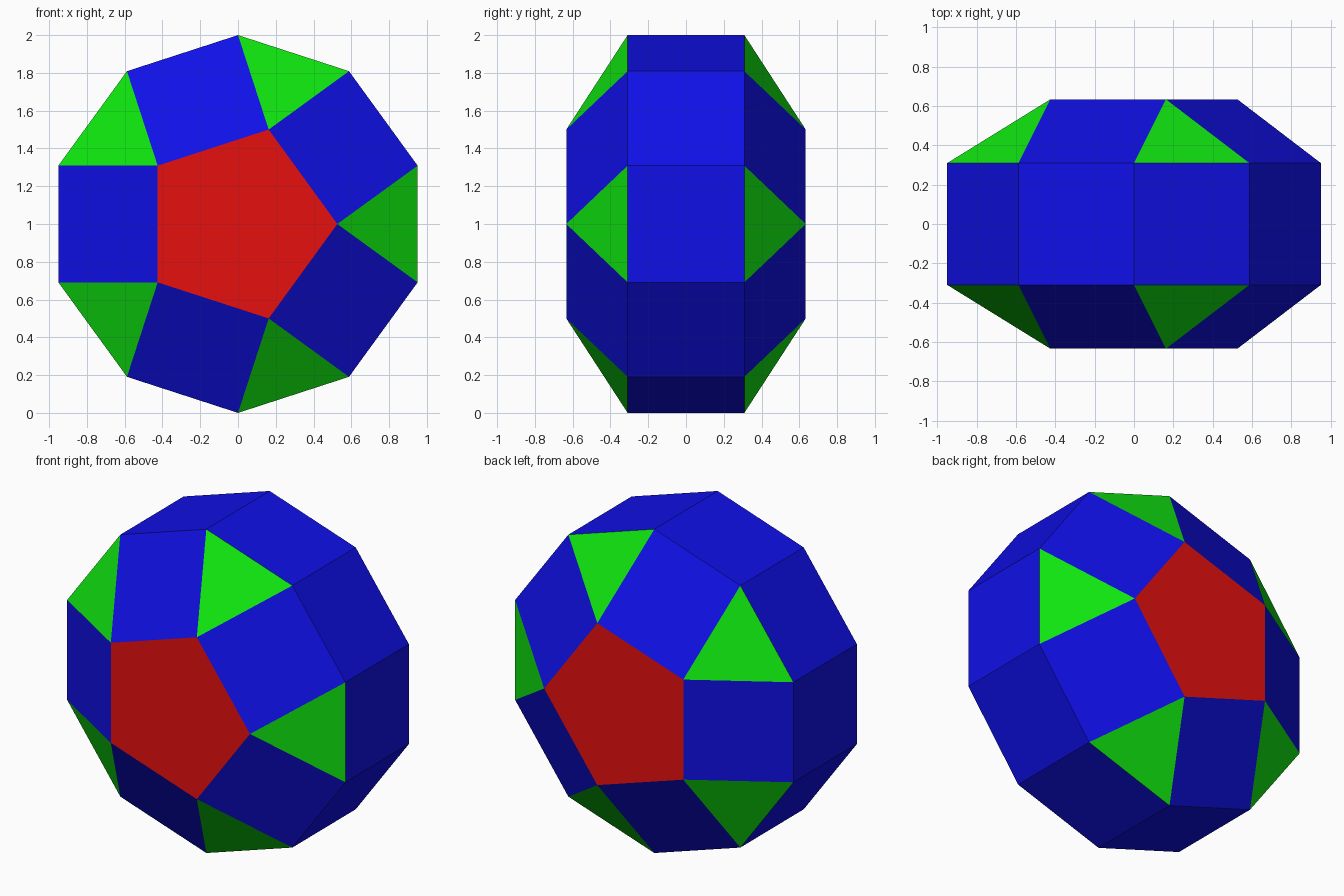
import bpy, bmesh, math

if "Cube" in bpy.data.objects:
    bpy.data.objects.remove(bpy.data.objects["Cube"])

# One material per face kind
def material(name, rgb):
    m = bpy.data.materials.new(name)
    m.diffuse_color = (*rgb, 1.0)
    m.use_nodes = True
    m.node_tree.nodes["Principled BSDF"].inputs["Base Color"].default_value = m.diffuse_color
    return m

materials = [material("red", (0.8, 0.005, 0.005)),
             material("green", (0.005, 0.8, 0.005)),
             material("blue", (0.005, 0.005, 0.8))]
RED, GREEN, BLUE = range(3)

EDGE = 2 * math.sin(math.radians(18))            # decagon of radius 1
PENT_R = EDGE / (2 * math.sin(math.radians(36)))
RIM_Y = EDGE / 2
CAP_Y = RIM_Y + PENT_R * EDGE                    # height of a regular cupola

bm = bmesh.new()

def ring(count, radius, y, start):
    angles = [math.radians(start + 360 * i / count) for i in range(count)]
    return [bm.verts.new((radius * math.cos(a), y, 1 + radius * math.sin(a)))
            for a in angles]

def face(verts, mat):
    bm.faces.new(verts).material_index = mat

# Front and back cupolas: pentagon cap, triangles and squares around it
rims = []
for side in (-1, 1):
    rim = ring(10, 1, side * RIM_Y, -18)
    cap = ring(5, PENT_R, side * CAP_Y, 0)
    face(cap, RED)
    for i in range(5):
        j = (i + 1) % 5
        face((cap[i], rim[2 * i], rim[2 * i + 1]), GREEN)
        face((cap[i], rim[2 * i + 1], rim[2 * j], cap[j]), BLUE)
    rims.append(rim)

# Band of squares joining the two rims
front, back = rims
for i in range(10):
    j = (i + 1) % 10
    face((front[i], front[j], back[j], back[i]), BLUE)

bmesh.ops.recalc_face_normals(bm, faces=bm.faces)
mesh = bpy.data.meshes.new("faceted_solid")
bm.to_mesh(mesh)
bm.free()
for m in materials:
    mesh.materials.append(m)
solid = bpy.data.objects.new("faceted_solid", mesh)
bpy.context.collection.objects.link(solid)
